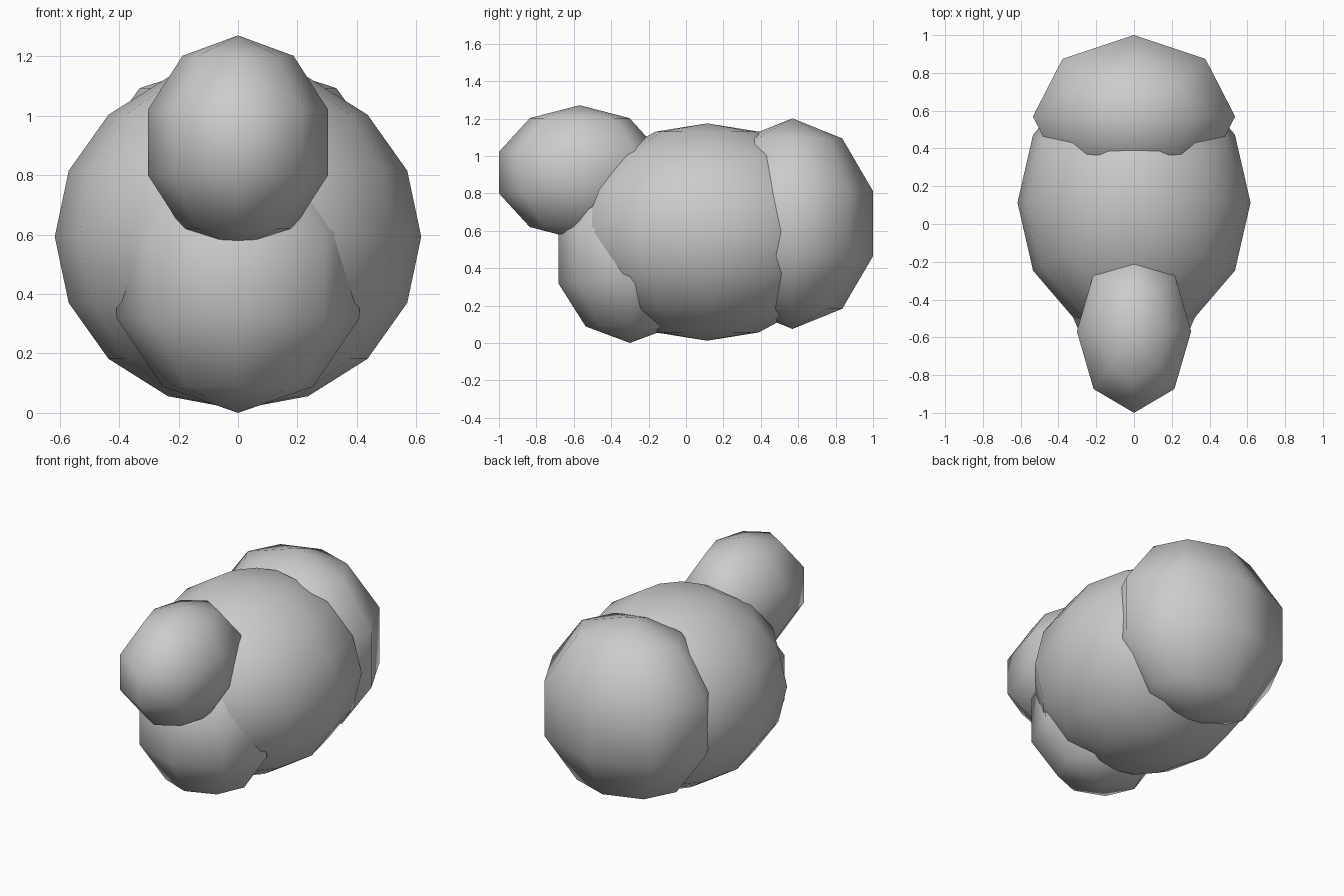
import bpy

if "Cube" in bpy.data.objects:
    bpy.data.objects.remove(bpy.data.objects["Cube"])


def ellipsoid(name, centre, radii, segments, rings):
    """Coarse, smooth-shaded UV sphere stretched to the given radii."""
    bpy.ops.mesh.primitive_uv_sphere_add(segments=segments, ring_count=rings, radius=1, location=centre)
    ob = bpy.context.object
    ob.name = name
    ob.scale = radii
    bpy.ops.object.transform_apply(location=False, rotation=False, scale=True)
    bpy.ops.object.shade_smooth()
    return ob


# Large middle body
ellipsoid("body", (0, 0.113, 0.593), (0.617, 0.72, 0.581), 12, 8)
# Rear mass
ellipsoid("rump", (0, 0.569, 0.638), (0.563, 0.453, 0.563), 8, 5)
# Lower front mass
ellipsoid("chest", (0, -0.30, 0.461), (0.43, 0.402, 0.461), 8, 5)
# Head at the upper front
ellipsoid("head", (0, -0.569, 0.911), (0.318, 0.453, 0.36), 8, 5)
